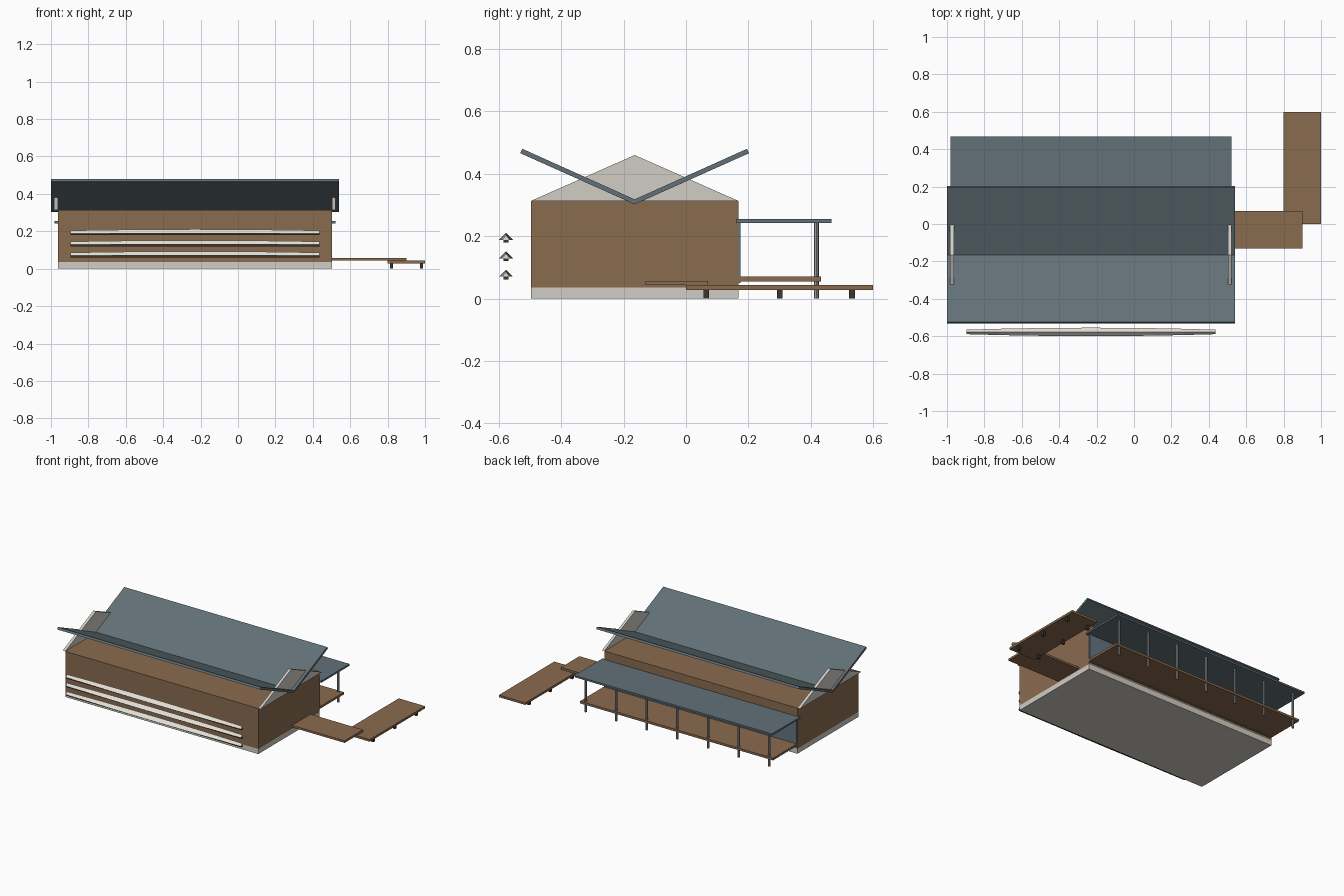
import bpy
import math

if "Cube" in bpy.data.objects:
    bpy.data.objects.remove(bpy.data.objects["Cube"])


def mat(name, rgb):
    m = bpy.data.materials.new(name)
    lin = [((c / 255 + 0.055) / 1.055) ** 2.4 for c in rgb]
    m.diffuse_color = (*lin, 1)
    m.use_nodes = True
    m.node_tree.nodes["Principled BSDF"].inputs["Base Color"].default_value = m.diffuse_color
    return m


WOOD = mat("brown timber", (138, 107, 79))
SLATE = mat("slate roofing", (98, 113, 119))
CONCRETE = mat("pale concrete", (208, 205, 197))
HULL = mat("off white", (228, 225, 215))
METAL = mat("grey metal", (155, 157, 157))
GLASS = mat("blue grey glass", (98, 118, 130))
DARK = mat("dark timber", (62, 52, 42))


def mesh(name, verts, faces, material):
    me = bpy.data.meshes.new(name)
    me.from_pydata(verts, [], faces)
    me.materials.append(material)
    ob = bpy.data.objects.new(name, me)
    bpy.context.collection.objects.link(ob)
    return ob


def loft(name, sections, material):
    """Closed solid through equal-sized rings of points."""
    n = len(sections[0])
    verts = [p for s in sections for p in s]
    faces = [tuple(range(n))[::-1]]
    for k in range(len(sections) - 1):
        for i in range(n):
            j = (i + 1) % n
            faces.append((k * n + i, k * n + j, (k + 1) * n + j, (k + 1) * n + i))
    faces.append(tuple(range((len(sections) - 1) * n, len(sections) * n)))
    return mesh(name, verts, faces, material)


def prism(name, profile, x0, x1, material):
    """Extrude a (y, z) profile along x."""
    return loft(name, [[(x, y, z) for y, z in profile] for x in (x0, x1)], material)


def box(name, x0, x1, y0, y1, z0, z1, material):
    return prism(name, [(y0, z0), (y1, z0), (y1, z1), (y0, z1)], x0, x1, material)


# main building
X0, X1, Y0, Y1 = -0.963, 0.502, -0.497, 0.168
RIDGE = (Y0 + Y1) / 2
box("foundation", X0, X1, Y0, Y1, 0, 0.035, CONCRETE)
box("hall_walls", X0, X1, Y0, Y1, 0.035, 0.313, WOOD)

# end gables
tri = [(Y0, 0.313), (Y1, 0.313), (RIDGE, 0.46)]
prism("left_gable", tri, X0 - 0.02, X0, CONCRETE)
prism("right_gable", tri, X1, X1 + 0.018, CONCRETE)

# butterfly roof: two slabs rising from the middle
for name, s in (("front_roof", -1), ("back_roof", 1)):
    prof = [(RIDGE, 0.302), (RIDGE + s * 0.367, 0.466),
            (RIDGE + s * 0.36, 0.48), (RIDGE, 0.318)]
    prism(name, prof if s > 0 else prof[::-1], -1.0, 0.54, SLATE)

# back veranda
box("veranda_roof", -0.98, 0.52, 0.16, 0.467, 0.243, 0.255, SLATE)
box("veranda_deck", X0, X1, Y1, 0.432, 0.055, 0.07, WOOD)
box("back_glazing", X0 + 0.003, X1 - 0.003, Y1, Y1 + 0.007, 0.05, 0.243, GLASS)
for i in range(7):
    x = -0.925 + i * 0.2325
    bpy.ops.mesh.primitive_cylinder_add(vertices=8, radius=0.008, depth=0.243,
                                        location=(x, 0.418, 0.1215))
    post = bpy.context.object
    post.name = f"veranda_post_{i + 1}"
    post.data.materials.append(METAL)

# gangway and floating dock
box("gangway", X1, 0.90, -0.13, 0.07, 0.043, 0.057, WOOD)
box("dock", 0.80, 1.0, 0.0, 0.6, 0.028, 0.043, WOOD)
for x in (0.82, 0.98):
    for y in (0.065, 0.30, 0.532):
        box("dock_leg", x - 0.008, x + 0.008, y - 0.009, y + 0.009, 0, 0.028, DARK)

# long upturned hulls stacked along the front, slightly fuller amidships
YC = -0.577
for k in range(3):
    z = 0.07 + k * 0.059
    rings = []
    for i in range(9):
        t = i / 4 - 1
        f = 1 - t * t
        w = 0.012 + 0.0105 * f
        h = 0.016 + 0.007 * f
        x = -0.23 + 0.665 * t
        rings.append([(x, YC - w, z), (x, YC + w, z), (x, YC, z + h)])
    loft(f"hull_{k + 1}", rings, HULL)
    box(f"hull_rail_{k + 1}", -0.895, 0.435, YC - 0.008, YC + 0.008,
        z - 0.009, z, DARK)
